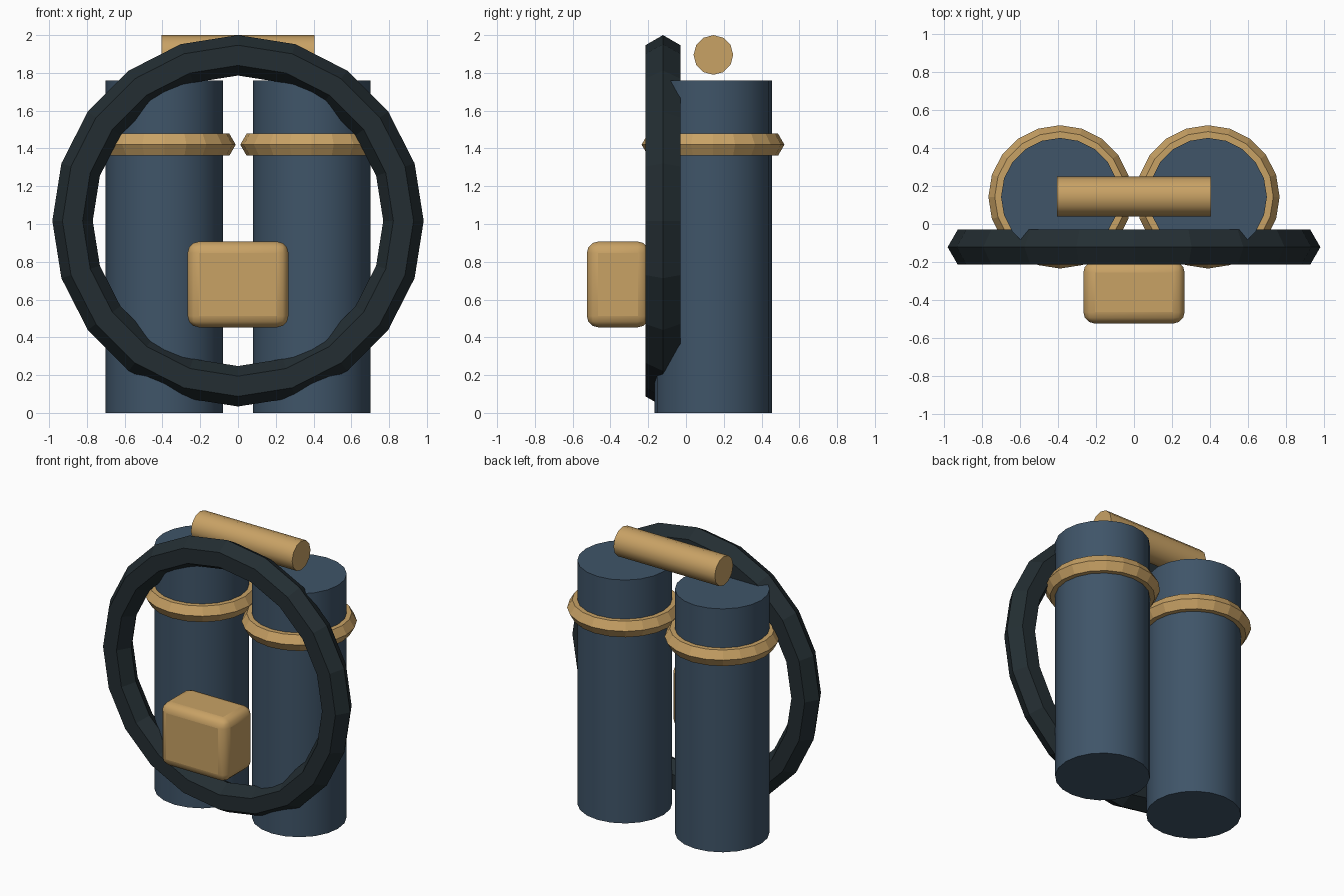
import bpy
import math

if "Cube" in bpy.data.objects:
    bpy.data.objects.remove(bpy.data.objects["Cube"])


def material(name, rgb):
    m = bpy.data.materials.new(name)
    m.diffuse_color = (*rgb, 1)
    m.use_nodes = True
    m.node_tree.nodes["Principled BSDF"].inputs["Base Color"].default_value = m.diffuse_color
    return m


BLUE = material("blue_paint", (0.05, 0.09, 0.14))
BLACK = material("dark_rubber", (0.017, 0.027, 0.032))
BRASS = material("brass", (0.58, 0.36, 0.13))


def finish(name, mat, smooth=False):
    ob = bpy.context.object
    ob.name = name
    ob.data.materials.append(mat)
    if smooth:
        bpy.ops.object.shade_smooth_by_angle(angle=math.radians(40))
    return ob


def cylinder(name, mat, loc, radius, length, sides, rot=(0, 0, 0)):
    bpy.ops.mesh.primitive_cylinder_add(vertices=sides, radius=radius, depth=length,
                                        location=loc, rotation=rot)
    return finish(name, mat, True)


def hoop(name, mat, loc, major, minor, rot=(0, 0, 0)):
    # low-poly ring with a hexagonal section
    bpy.ops.mesh.primitive_torus_add(major_radius=major, minor_radius=minor,
                                     major_segments=20, minor_segments=6,
                                     location=loc, rotation=rot)
    return finish(name, mat)


# twin tanks with brass bands
for side, x in (("left", -0.39), ("right", 0.39)):
    cylinder(f"tank_{side}", BLUE, (x, 0.143, 0.88), 0.311, 1.76, 20)
    hoop(f"band_{side}", BRASS, (x, 0.143, 1.42), 0.311, 0.067)

# large upright harness ring in front of the tanks
hoop("harness_ring", BLACK, (0, -0.122, 1.017), 0.876, 0.107, (math.pi / 2, 0, 0))

# carry handle across the top
cylinder("handle", BRASS, (0, 0.145, 1.895), 0.105, 0.81, 12, (0, math.pi / 2, 0))

# rounded regulator box on the front
bpy.ops.mesh.primitive_cube_add(size=1, location=(0, -0.36, 0.68))
box = bpy.context.object
box.scale = (0.534, 0.33, 0.454)
bpy.ops.object.transform_apply(location=False, rotation=False, scale=True)
bevel = box.modifiers.new("rounded_edges", "BEVEL")
bevel.width = 0.06
bevel.segments = 3
finish("regulator_box", BRASS, True)
